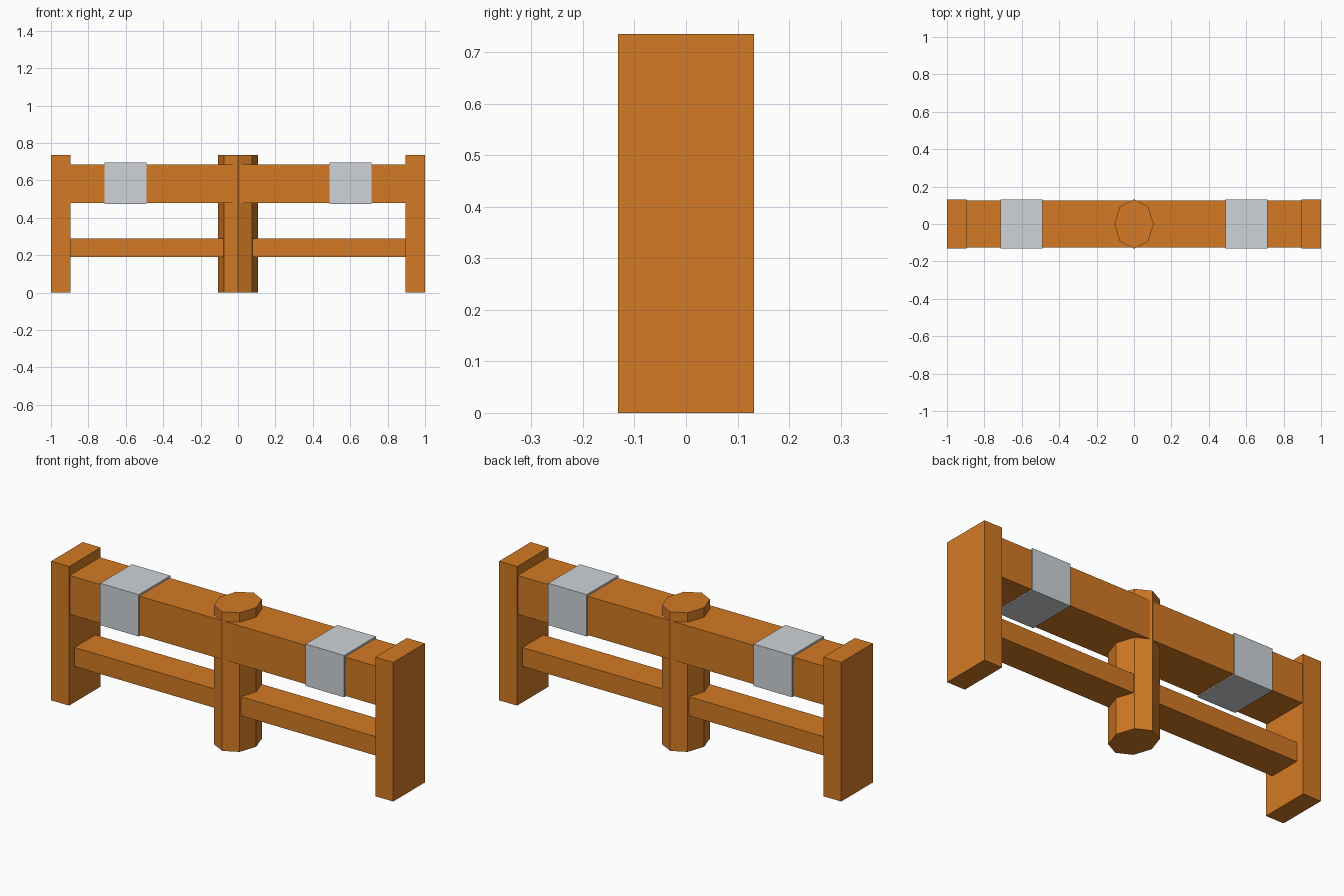
import bpy
from math import pi

cube = bpy.data.objects.get("Cube")
if cube:
    bpy.data.objects.remove(cube, do_unlink=True)


def material(name, rgb):
    m = bpy.data.materials.new(name)
    m.use_nodes = True
    m.diffuse_color = (*rgb, 1)
    m.node_tree.nodes["Principled BSDF"].inputs["Base Color"].default_value = (*rgb, 1)
    return m


wood = material("orange_wood", (0.65, 0.195, 0.018))
metal = material("light_grey_metal", (0.62, 0.65, 0.68))


def box(name, x0, x1, half_depth, z0, z1, mat):
    bpy.ops.mesh.primitive_cube_add(size=1, location=((x0 + x1) / 2, 0, (z0 + z1) / 2))
    ob = bpy.context.object
    ob.name = name
    ob.scale = (x1 - x0, 2 * half_depth, z1 - z0)
    bpy.ops.object.transform_apply(location=False, rotation=False, scale=True)
    ob.data.materials.append(mat)
    return ob


HEIGHT = 0.735
DEPTH = 0.132

# Horizontal beams running between the end posts
box("top_beam", -0.9, 0.9, 0.126, 0.48, 0.685, wood)
box("lower_rail", -0.9, 0.9, 0.087, 0.19, 0.29, wood)

# End posts and metal bands on both sides
for side, s in (("left", 1), ("right", -1)):
    box(side + "_end_post", *sorted((s * 0.895, s)), DEPTH, 0, HEIGHT, wood)
    box(side + "_metal_band", *sorted((s * 0.488, s * 0.713)), DEPTH, 0.474, 0.695, metal)

# Eight-sided centre post, slightly flattened across x
bpy.ops.mesh.primitive_cylinder_add(vertices=8, radius=1, depth=HEIGHT, location=(0, 0, HEIGHT / 2))
post = bpy.context.object
post.name = "centre_post"
post.scale = (0.106, DEPTH, 1)
bpy.ops.object.transform_apply(location=False, rotation=False, scale=True)
post.data.materials.append(wood)
